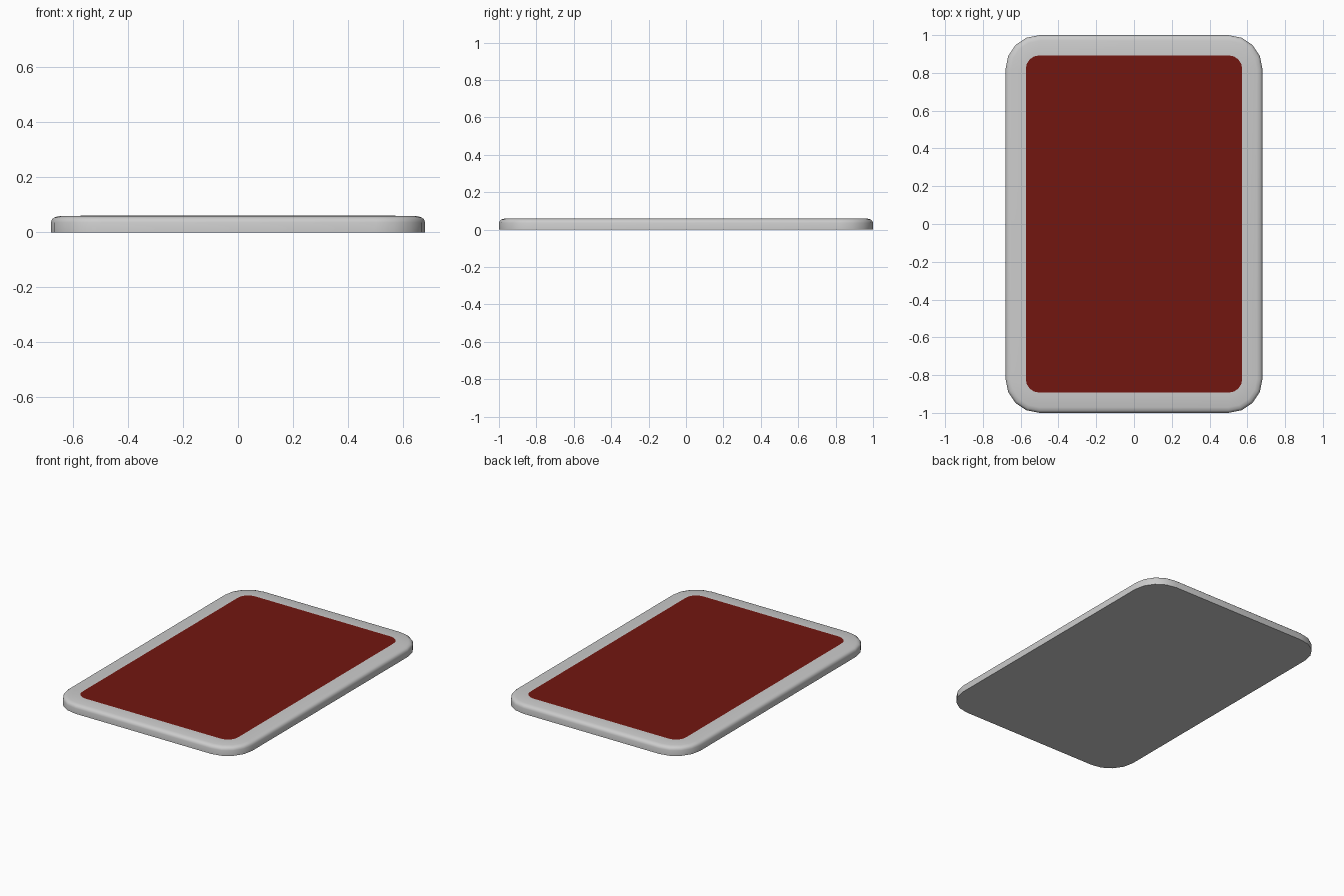
import bpy, bmesh, math

if "Cube" in bpy.data.objects:
    bpy.data.objects.remove(bpy.data.objects["Cube"])

HX, HY, R, SEG = 0.68, 1.0, 0.18, 4


def ring(bm, inset, z):
    """Rounded rectangle loop of vertices, moved inwards by inset."""
    r = R - inset
    verts = []
    for i, (sx, sy) in enumerate([(1, 1), (-1, 1), (-1, -1), (1, -1)]):
        for k in range(SEG + 1):
            a = math.pi / 2 * (i + k / SEG)
            verts.append(bm.verts.new((sx * (HX - R) + r * math.cos(a),
                                       sy * (HY - R) + r * math.sin(a), z)))
    return verts


def build(name, profile, cap_bottom, cap_top, color=None):
    """Skin a stack of rounded-rectangle rings given as (inset, z)."""
    bm = bmesh.new()
    rings = [ring(bm, i, z) for i, z in profile]
    n = len(rings[0])
    for a, b in zip(rings, rings[1:]):
        for j in range(n):
            k = (j + 1) % n
            bm.faces.new((a[j], a[k], b[k], b[j]))
    if cap_bottom:
        bm.faces.new(rings[0][::-1])
    if cap_top:
        bm.faces.new(rings[-1])
    me = bpy.data.meshes.new(name)
    bm.to_mesh(me)
    bm.free()
    ob = bpy.data.objects.new(name, me)
    bpy.context.collection.objects.link(ob)
    if color:
        mat = bpy.data.materials.new(name + "_color")
        mat.diffuse_color = color
        mat.use_nodes = True
        mat.node_tree.nodes["Principled BSDF"].inputs["Base Color"].default_value = mat.diffuse_color
        me.materials.append(mat)
    bpy.ops.object.select_all(action='DESELECT')
    ob.select_set(True)
    bpy.context.view_layer.objects.active = ob
    bpy.ops.object.shade_smooth_by_angle(angle=math.radians(35))
    return ob


# Casing: flat back, upright sides, softened front edge and flat frame
build("casing", [(0, 0), (0, 0.036), (0.004, 0.047), (0.012, 0.054),
                 (0.03, 0.059), (0.107, 0.06)], True, False)

# Panel set flush within the frame
build("front_panel", [(0.107, 0.06)], False, True, (0.17, 0.008, 0.005, 1))
